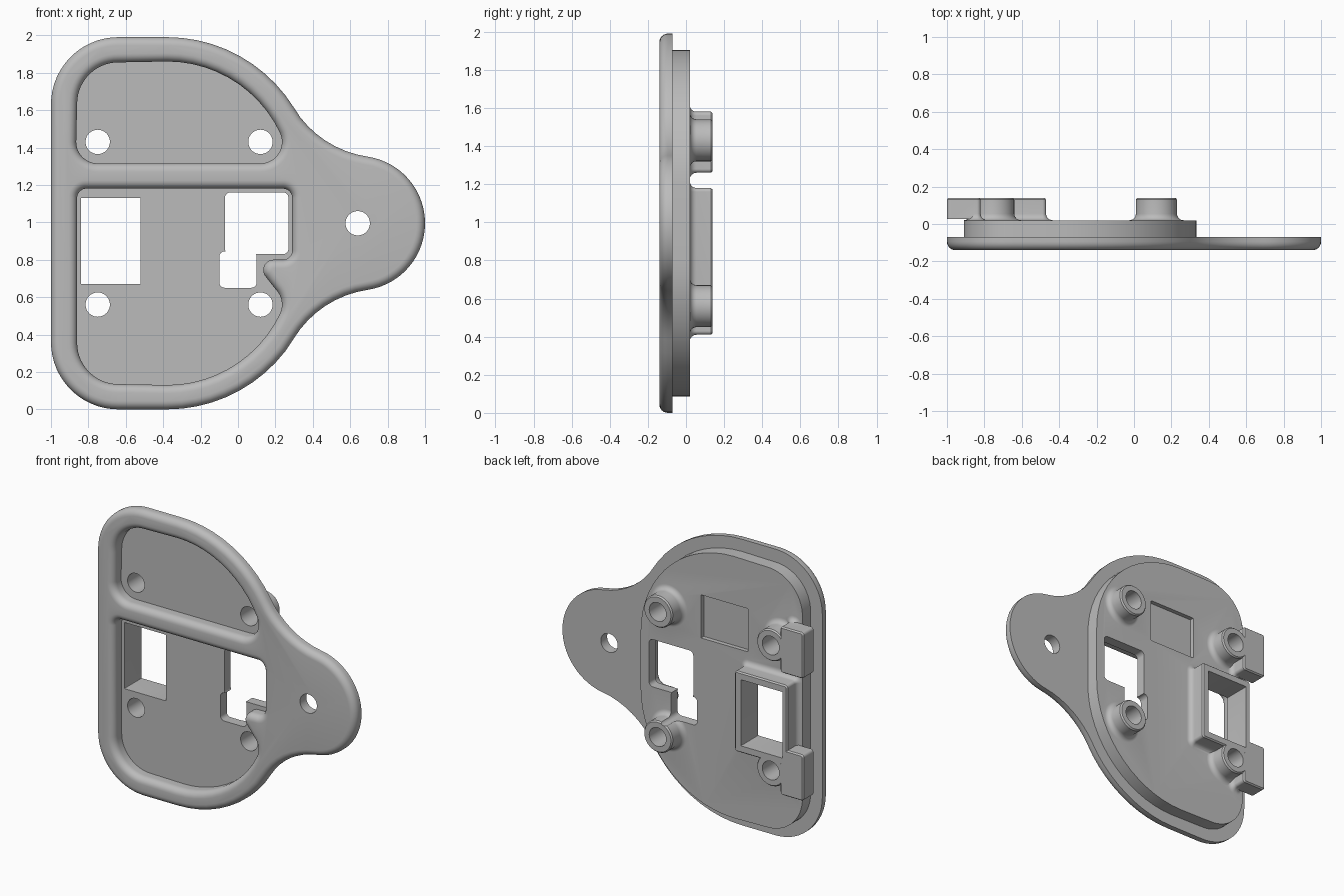
import bpy, bmesh, math

cube = bpy.data.objects.get("Cube")
if cube:
    bpy.data.objects.remove(cube, do_unlink=True)

grey = bpy.data.materials.new("plain grey")
grey.use_nodes = True
grey.diffuse_color = (0.5, 0.5, 0.5, 1)
grey.node_tree.nodes["Principled BSDF"].inputs["Base Color"].default_value = (0.5, 0.5, 0.5, 1)

MID = 0.995              # mirror height
FRONT, RIM, FLOOR, BACK, TOP = -0.14, -0.07, -0.05, 0.02, 0.14


def arc(cx, cz, r, a0, a1):
    n = max(3, round(abs(a1 - a0) / 6))
    angles = [math.radians(a0 + (a1 - a0) * i / n) for i in range(n + 1)]
    return [(cx + r * math.cos(a), cz + r * math.sin(a)) for a in angles]


def mirrored(half):
    return half + [(x, 2 * MID - z) for x, z in reversed(half)]


def round_rect(x0, x1, z0, z1, r):
    return (arc(x0 + r, z1 - r, r, 180, 90) + arc(x1 - r, z1 - r, r, 90, 0)
            + arc(x1 - r, z0 + r, r, 0, -90) + arc(x0 + r, z0 + r, r, -90, -180))


def clean(points):
    kept = []
    for p in points:
        if not kept or math.dist(p, kept[-1]) > 0.002:
            kept.append(p)
    if math.dist(kept[0], kept[-1]) < 0.002:
        kept.pop()
    return kept


def offset(points, d):
    # clockwise outlines: grow outward by d along mitred normals
    out = []
    for i, (x, z) in enumerate(points):
        (ax, az), (bx, bz) = points[i - 1], points[(i + 1) % len(points)]
        la, lb = math.dist((ax, az), (x, z)), math.dist((bx, bz), (x, z))
        tx, tz = (x - ax) / la + (bx - x) / lb, (z - az) / la + (bz - z) / lb
        length = math.hypot(tx, tz)
        out.append((x - d * tz / length, z + d * tx / length))
    return out


def loft(name, outline, layers):
    # layers: (y, outward offset) from front to back
    base = clean(outline)
    bm = bmesh.new()
    rings = [[bm.verts.new((x, y, z)) for x, z in offset(base, d)] for y, d in layers]
    n = len(base)
    for lo, hi in zip(rings, rings[1:]):
        for i in range(n):
            j = (i + 1) % n
            bm.faces.new((lo[i], lo[j], hi[j], hi[i]))
    bm.faces.new(rings[0])
    bm.faces.new(rings[-1][::-1])
    bmesh.ops.recalc_face_normals(bm, faces=bm.faces)
    mesh = bpy.data.meshes.new(name)
    bm.to_mesh(mesh)
    bm.free()
    mesh.materials.append(grey)
    obj = bpy.data.objects.new(name, mesh)
    bpy.context.collection.objects.link(obj)
    return obj


def combine(target, tool, operation):
    mod = target.modifiers.new("combine", "BOOLEAN")
    mod.operation, mod.solver, mod.object = operation, "EXACT", tool
    bpy.context.view_layer.objects.active = target
    bpy.ops.object.modifier_apply(modifier=mod.name)
    bpy.data.objects.remove(tool, do_unlink=True)


def quarter(r):
    return [(math.sin(math.radians(a)) * r, (1 - math.cos(math.radians(a))) * r)
            for a in range(0, 91, 15)]


def disc(x, z, r):
    return arc(x, z, r, 360, 0)


# Flange plate with rounded front edge and a tail lobe
plate = mirrored(arc(-0.64, 1.63, 0.36, 180, 90) + arc(-0.38, 1.19, 0.8, 90, 31.7)
                 + arc(0.774, 1.903, 0.558, 211.7, 261.6) + arc(0.64, MID, 0.36, 81.6, 0))
R = 0.045
round_edge = [(FRONT + R - h, -d) for h, d in reversed(quarter(R))]
body = loft("mounting_plate", plate, round_edge + [(RIM, 0)])

# Raised slab behind the flange
slab = mirrored(arc(-0.64, 1.63, 0.27, 180, 90) + arc(-0.38, 1.19, 0.715, 90, 0))
combine(body, loft("back_slab", slab, [(RIM - 0.03, 0), (BACK, 0)]), "UNION")

# Back bosses, blocks and socket, each with a filleted foot
FOOT = 0.035
foot = [(BACK - 0.01, FOOT)] + [(BACK + FOOT - h, d) for h, d in reversed(quarter(FOOT))]
raised = foot + [(TOP - 0.01, 0), (TOP, -0.008)]
for z in (1.43, 0.56):
    for x in (0.12, -0.75):
        combine(body, loft("boss", disc(x, z, 0.11), raised), "UNION")
    side = 1 if z > MID else -1
    z0, z1 = sorted((z + side * 0.15, z - side * 0.17))
    combine(body, loft("block_foot", round_rect(-0.87, -0.82, z0, z1, 0.02), raised), "UNION")
    combine(body, loft("edge_block", round_rect(-1, -0.82, z0, z1, 0.02),
                       [(BACK + 0.008, 0), (TOP - 0.01, 0), (TOP, -0.008)]), "UNION")
combine(body, loft("socket", round_rect(-0.875, -0.47, 0.62, 1.18, 0.02), raised), "UNION")

# Front pockets with rounded lips
lip = ([(FLOOR, 0)] + [(FRONT + R - h, d) for h, d in quarter(R)] + [(FRONT - 0.03, R)])
upper = (arc(-0.64, 1.635, 0.22, 180, 90) + arc(-0.38, 1.19, 0.67, 90, 25.6)
         + arc(0.12, 1.43, 0.115, 25.6, -90) + arc(-0.75, 1.43, 0.115, -90, -180))
lower = (arc(-0.81, 1.13, 0.05, 180, 90) + arc(0.24, 1.13, 0.05, 90, 0)
         + arc(0.24, 0.85, 0.05, 0, -90) + arc(0.19, 0.745, 0.055, 90, 220)
         + arc(0.12, 0.56, 0.115, 45, -25.6) + arc(-0.38, 0.8, 0.67, -25.6, -90)
         + arc(-0.64, 0.355, 0.22, -90, -180))
for outline in (upper, lower):
    combine(body, loft("pocket_cutter", outline, lip), "DIFFERENCE")

# Through openings and screw holes
openings = [round_rect(-0.84, -0.52, 0.67, 1.13, 0.004),
            round_rect(-0.07, 0.27, 0.83, 1.16, 0.03),
            round_rect(-0.1, 0.1, 0.65, 0.845, 0.03)]
openings += [disc(x, z, 0.065) for x in (-0.75, 0.12) for z in (0.56, 1.43)]
openings.append(disc(0.64, MID, 0.065))
for outline in openings:
    combine(body, loft("opening_cutter", outline, [(-0.3, 0), (0.3, 0)]), "DIFFERENCE")

# Shallow label recess on the back
recess = round_rect(-0.49, -0.13, 1.27, 1.57, 0.004)
combine(body, loft("recess_cutter", recess, [(BACK - 0.03, 0), (BACK + 0.03, 0)]), "DIFFERENCE")

# Smooth the rounded surfaces, keep crisp edges
bpy.ops.object.select_all(action="DESELECT")
body.select_set(True)
bpy.context.view_layer.objects.active = body
bpy.ops.object.shade_smooth_by_angle(angle=math.radians(32))
